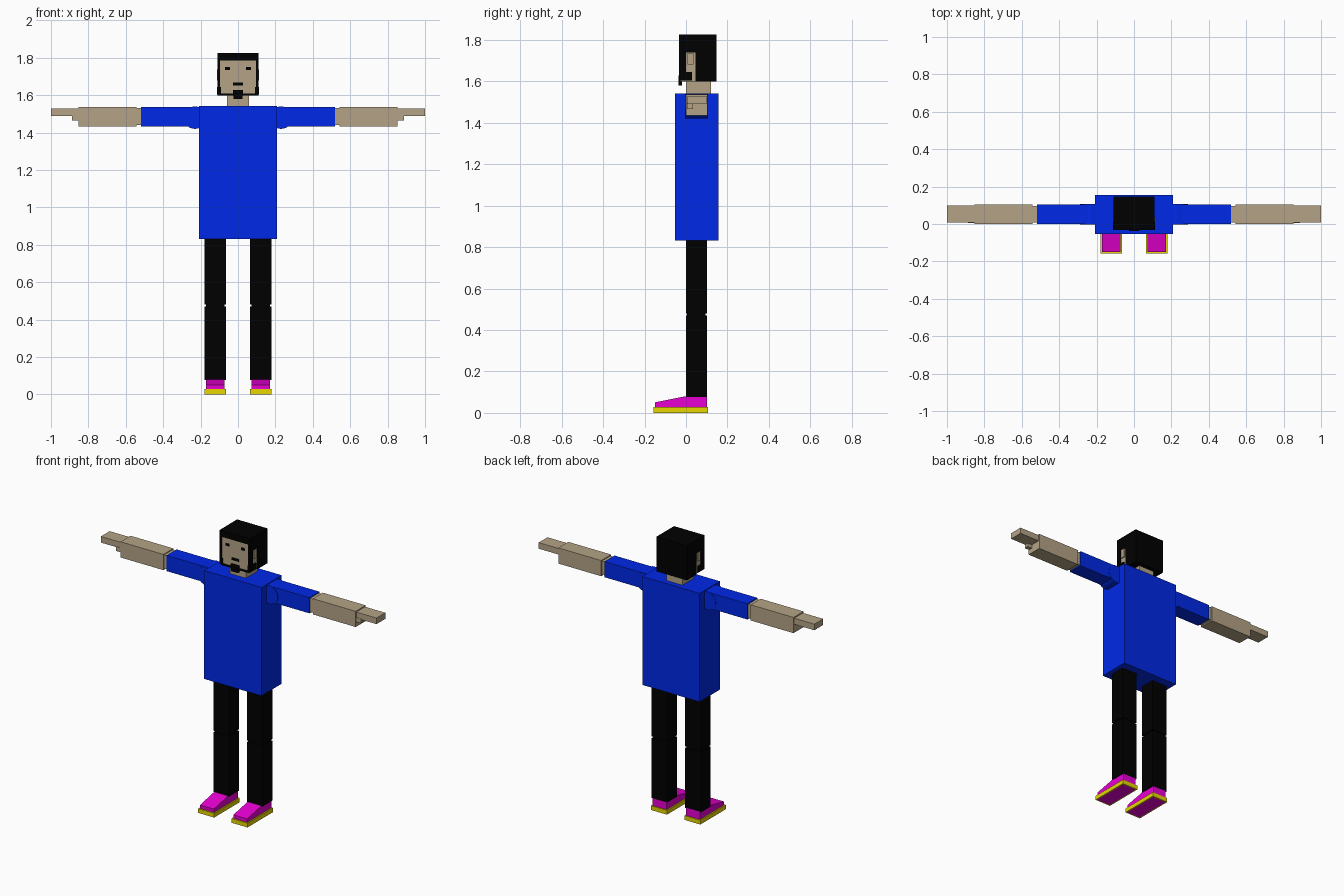
import bpy
import bmesh
import math
from mathutils import Matrix

if "Cube" in bpy.data.objects:
    bpy.data.objects.remove(bpy.data.objects["Cube"])


def material(name, rgb):
    m = bpy.data.materials.new(name)
    m.diffuse_color = (*rgb, 1)
    m.use_nodes = True
    m.node_tree.nodes["Principled BSDF"].inputs["Base Color"].default_value = m.diffuse_color
    return m


SKIN = material("skin", (0.46, 0.37, 0.24))
BLUE = material("blue shirt", (0.0, 0.022, 0.80))
BLACK = material("black", (0.0, 0.0, 0.0))
PINK = material("magenta shoe", (0.80, 0.0, 0.65))
YELLOW = material("yellow sole", (0.80, 0.68, 0.0))


def finish(name, bm, mats, mirror):
    me = bpy.data.meshes.new(name)
    bmesh.ops.recalc_face_normals(bm, faces=bm.faces)
    bm.to_mesh(me)
    bm.free()
    for m in mats:
        me.materials.append(m)
    ob = bpy.data.objects.new(name, me)
    bpy.context.collection.objects.link(ob)
    if mirror:
        ob.modifiers.new("mirror", "MIRROR").use_mirror_merge = False
    return ob


def box_mesh(x, y, z):
    """Box from (min, max) ranges."""
    bm = bmesh.new()
    size = [r[1] - r[0] for r in (x, y, z)]
    mid = [(r[1] + r[0]) / 2 for r in (x, y, z)]
    bmesh.ops.create_cube(bm, size=1, matrix=Matrix.Translation(mid) @ Matrix.Diagonal((*size, 1)))
    return bm


def box(name, mat, x, y, z, mirror=False):
    return finish(name, box_mesh(x, y, z), [mat], mirror)


def pair(name, mat, x, y, z):
    return box(name, mat, x, y, z, True)


# Torso and neck
box("torso", BLUE, (-0.208, 0.208), (-0.053, 0.156), (0.831, 1.542))
box("neck", SKIN, (-0.058, 0.058), (0.0, 0.12), (1.53, 1.61))

# Legs with slimmer knees
pair("thigh", BLACK, (0.065, 0.178), (0.0, 0.101), (0.48, 0.84))
pair("knee", BLACK, (0.071, 0.172), (0.006, 0.095), (0.46, 0.49))
pair("shin", BLACK, (0.065, 0.178), (0.0, 0.101), (0.077, 0.47))

# Shoe upper: side profile extruded across the foot
bm = bmesh.new()
profile = [(-0.149, 0.026), (0.101, 0.026), (0.101, 0.08), (-0.005, 0.08), (-0.149, 0.051)]
face = bm.faces.new([bm.verts.new((0.071, y, z)) for y, z in profile])
ext = bmesh.ops.extrude_face_region(bm, geom=[face])["geom"]
bmesh.ops.translate(bm, vec=(0.1, 0, 0), verts=[v for v in ext if isinstance(v, bmesh.types.BMVert)])
finish("shoe_upper", bm, [PINK], True)

# Shoe sole: yellow rim with a magenta inset underside
bm = box_mesh((0.063, 0.179), (-0.157, 0.107), (0.0, 0.028))
bm.normal_update()
under = [f for f in bm.faces if f.normal.z < -0.9]
bmesh.ops.inset_region(bm, faces=under, thickness=0.011)
under[0].material_index = 1
finish("shoe_sole", bm, [YELLOW, PINK], True)

# Arms: round shoulder, sleeve, slim elbow, forearm, fingers, thumb
bm = bmesh.new()
bmesh.ops.create_cone(bm, cap_ends=True, segments=24, radius1=0.06, radius2=0.06, depth=0.11,
                      matrix=Matrix.Translation((0.23, 0.051, 1.48)) @ Matrix.Rotation(math.pi / 2, 4, "X"))
finish("shoulder", bm, [BLUE], True)
pair("sleeve", BLUE, (0.2, 0.518), (0.001, 0.104), (1.434, 1.537))
pair("elbow", SKIN, (0.5, 0.55), (0.007, 0.097), (1.442, 1.531))
pair("forearm", SKIN, (0.542, 0.853), (0.001, 0.104), (1.434, 1.537))
pair("fingers", SKIN, (0.845, 1.0), (0.007, 0.098), (1.49, 1.53))
pair("thumb", SKIN, (0.845, 0.887), (0.005, 0.033), (1.466, 1.495))

# Head and ears
box("head", SKIN, (-0.104, 0.104), (-0.027, 0.14), (1.6, 1.82))
pair("ear", SKIN, (0.1, 0.112), (0.008, 0.036), (1.68, 1.737))

# Hair shell: top, back, strips above the ears and sideburns
box("hair_top", BLACK, (-0.11, 0.11), (-0.033, 0.148), (1.785, 1.826))
box("hair_back", BLACK, (-0.11, 0.11), (0.047, 0.148), (1.598, 1.79))
pair("hair_side", BLACK, (0.097, 0.11), (-0.01, 0.05), (1.738, 1.79))
pair("sideburn", BLACK, (0.097, 0.11), (-0.033, 0.0), (1.61, 1.79))

# Beard: jaw sides, chin strap and stepped goatee
pair("jaw_beard", BLACK, (0.09, 0.112), (-0.031, 0.03), (1.605, 1.645))
pair("chin_strap", BLACK, (0.025, 0.1), (-0.031, -0.02), (1.598, 1.61))
box("goatee", BLACK, (-0.028, 0.028), (-0.037, -0.02), (1.597, 1.627))
box("goatee_tip", BLACK, (-0.024, 0.024), (-0.036, -0.02), (1.58, 1.6))

# Painted face details
pair("eye", BLACK, (0.042, 0.07), (-0.03, -0.025), (1.734, 1.75))
box("moustache", BLACK, (-0.026, 0.026), (-0.031, -0.025), (1.652, 1.667))
